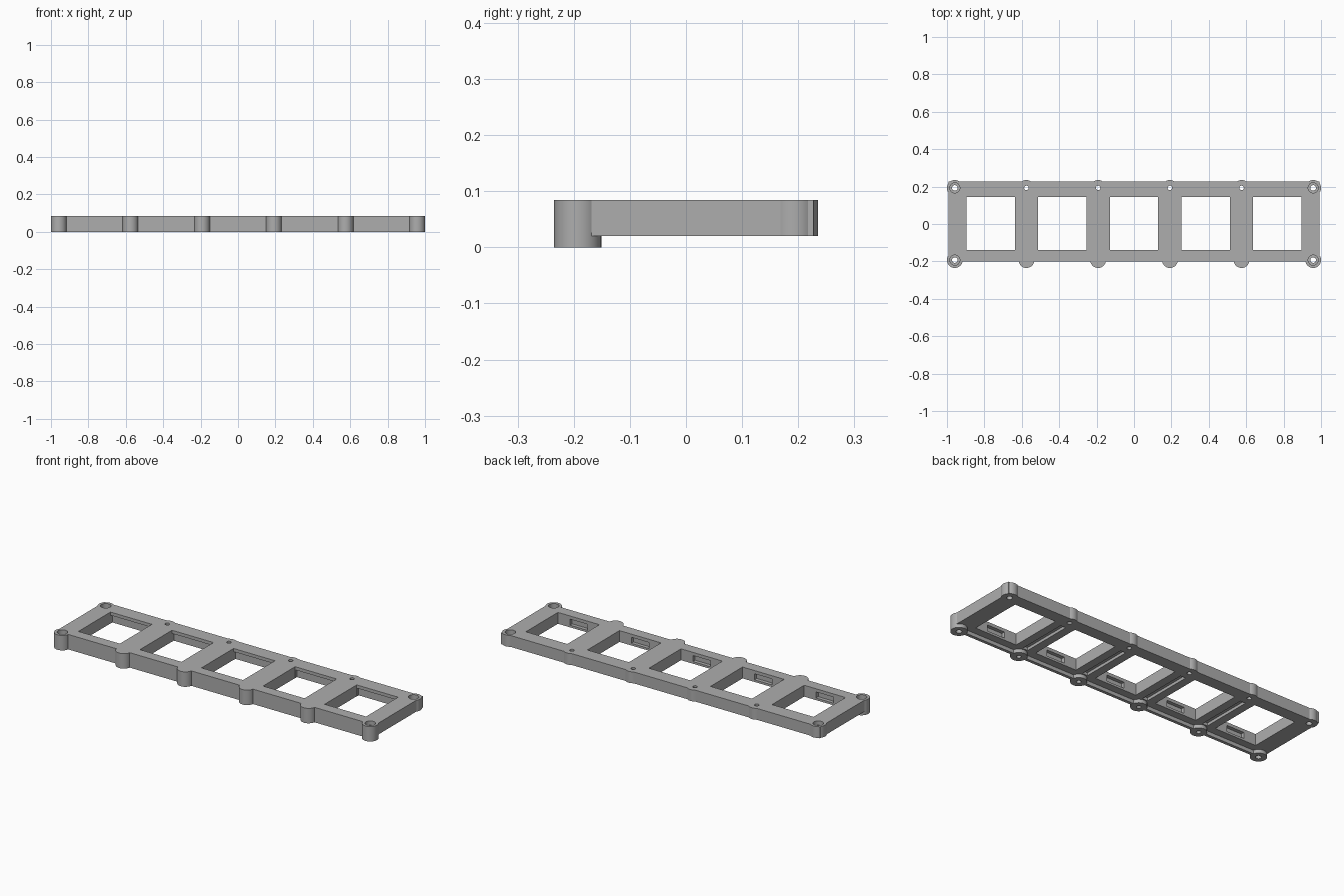
import bpy

if "Cube" in bpy.data.objects:
    bpy.data.objects.remove(bpy.data.objects["Cube"])

grey = bpy.data.materials.new("plain_grey")
grey.diffuse_color = (0.42, 0.42, 0.42, 1)
grey.use_nodes = True
grey.node_tree.nodes["Principled BSDF"].inputs["Base Color"].default_value = grey.diffuse_color

TOP, BOTTOM = 0.084, 0.02
POSTS = [-0.958, -0.575, -0.192, 0.192, 0.575, 0.958]
CELLS = [-0.766, -0.383, 0.0, 0.383, 0.766]
POST_Y = 0.193


def box(name, x0, x1, y0, y1, z0, z1):
    bpy.ops.mesh.primitive_cube_add(size=1, location=((x0 + x1) / 2, (y0 + y1) / 2, (z0 + z1) / 2))
    ob = bpy.context.object
    ob.name = name
    ob.scale = (x1 - x0, y1 - y0, z1 - z0)
    bpy.ops.object.transform_apply(location=True, rotation=True, scale=True)
    return ob


def cylinder(name, x, y, r, z0, z1, sides=48):
    bpy.ops.mesh.primitive_cylinder_add(vertices=sides, radius=r, depth=z1 - z0,
                                        location=(x, y, (z0 + z1) / 2))
    ob = bpy.context.object
    ob.name = name
    bpy.ops.object.transform_apply(location=True, rotation=True, scale=True)
    return ob


def combine(target, other, operation):
    mod = target.modifiers.new("shape", 'BOOLEAN')
    mod.operation = operation
    mod.solver = 'EXACT'
    mod.object = other
    bpy.context.view_layer.objects.active = target
    bpy.ops.object.modifier_apply(modifier=mod.name)
    bpy.data.objects.remove(other, do_unlink=True)


# main plate with a low lip along the front
frame = box("switch_frame", -0.992, 0.992, -0.20, 0.227, BOTTOM, TOP)
combine(frame, box("front_lip", -0.992, 0.992, -0.20, -0.183, 0, 0.05), 'UNION')

# round screw posts: tall ones in front, short ones behind
for x in POSTS:
    combine(frame, cylinder("front_post", x, -POST_Y, 0.042, 0, TOP), 'UNION')
    combine(frame, cylinder("back_post", x, POST_Y, 0.042, BOTTOM, TOP), 'UNION')

# square openings, each with a clip slot in front and an undercut behind
for x in CELLS:
    combine(frame, box("opening", x - 0.129, x + 0.129, -0.14, 0.145, -0.1, 0.2), 'DIFFERENCE')
    combine(frame, box("clip_slot", x - 0.055, x + 0.055, -0.16, -0.12, 0.032, 0.066), 'DIFFERENCE')
    combine(frame, box("undercut", x - 0.128, x + 0.128, 0.12, 0.16, -0.1, 0.066), 'DIFFERENCE')

# shallow channels under the bars between openings
for x in POSTS[1:-1]:
    combine(frame, box("channel", x - 0.016, x + 0.016, -0.145, 0.145, -0.1, 0.036), 'DIFFERENCE')

# screw holes: corners go through with a wide head recess, inner front ones are blind
for x in POSTS:
    corner = abs(x) > 0.9
    for y in (-POST_Y, POST_Y):
        top = 0.2 if corner or y > 0 else 0.06
        combine(frame, cylinder("screw_hole", x, y, 0.015 if corner else 0.012, -0.1, top, 32), 'DIFFERENCE')
        if corner:
            combine(frame, cylinder("head_recess", x, y, 0.027, 0.06, 0.2, 32), 'DIFFERENCE')

# finish
frame.data.materials.clear()
frame.data.materials.append(grey)
for p in frame.data.polygons:
    p.material_index = 0
bpy.ops.object.select_all(action='DESELECT')
frame.select_set(True)
bpy.context.view_layer.objects.active = frame
bpy.ops.object.shade_smooth_by_angle()
